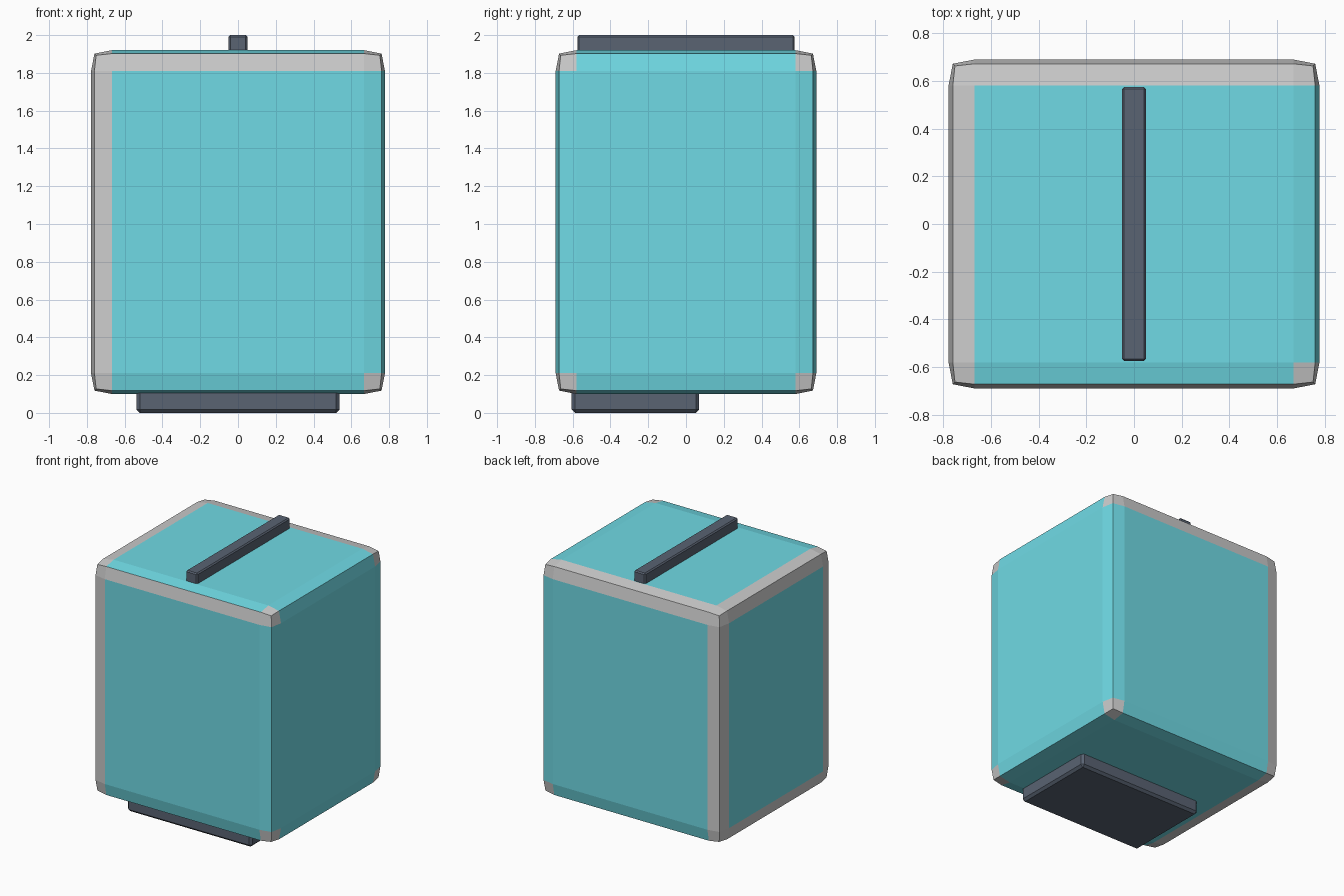
import bpy, bmesh
from mathutils import Vector

if "Cube" in bpy.data.objects:
    bpy.data.objects.remove(bpy.data.objects["Cube"])


def material(name, rgb):
    m = bpy.data.materials.new(name)
    m.diffuse_color = (*rgb, 1)
    m.use_nodes = True
    m.node_tree.nodes["Principled BSDF"].inputs["Base Color"].default_value = m.diffuse_color
    return m


def bevelled_box(name, lo, hi, width, segments, profile, mats, pick=None):
    """Flat-shaded box between two corners; pick(face) gives its material slot."""
    lo, hi = Vector(lo), Vector(hi)
    bm = bmesh.new()
    bmesh.ops.create_cube(bm, size=1)
    for v in bm.verts:
        v.co = Vector([(lo[i] + hi[i]) / 2 + v.co[i] * (hi[i] - lo[i]) for i in range(3)])
    bmesh.ops.bevel(bm, geom=bm.edges[:], offset=width, offset_type='OFFSET',
                    segments=segments, profile=profile, affect='EDGES')
    bm.normal_update()
    for f in bm.faces:
        f.smooth = False
        f.material_index = pick(f) if pick else 0
    me = bpy.data.meshes.new(name)
    bm.to_mesh(me)
    bm.free()
    for m in mats:
        me.materials.append(m)
    ob = bpy.data.objects.new(name, me)
    bpy.context.collection.objects.link(ob)
    return ob


cyan = material("cyan", (0.16, 0.70, 0.78))
grey = material("light grey", (0.8, 0.8, 0.8))
dark = material("dark slate", (0.10, 0.125, 0.17))

# Main body: cyan panels with some grey edge strips and grey corners
LO, HI, W = (-0.778, -0.69, 0.10), (0.778, 0.69, 1.92), 0.11


def body_slot(f):
    c = f.calc_center_median()
    # which side of the box this face lies on along each axis (-1, 0, 1)
    side = [(c[i] > HI[i] - W + 0.001) - (c[i] < LO[i] + W - 0.001) for i in range(3)]
    n = sum(map(abs, side))
    if n == 1:
        return 0                       # flat panels
    if n == 3 or side[0] < 0:
        return 1                       # corners and the frame of the left side
    if side[2] > 0 and side[1] > 0:
        return 1                       # top back edge
    if side[2] > 0 and side[1] < 0 and abs(f.normal.y) > abs(f.normal.z):
        return 1                       # front half of the top front edge
    return 0


bevelled_box("body", LO, HI, W, 2, 0.7, [cyan, grey], body_slot)

# Top ridge and front foot
bevelled_box("top_ridge", (-0.05, -0.575, 1.90), (0.05, 0.575, 2.0), 0.009, 1, 0.5, [dark])
bevelled_box("foot", (-0.538, -0.606, 0.0), (0.538, 0.07, 0.13), 0.018, 1, 0.5, [dark])
